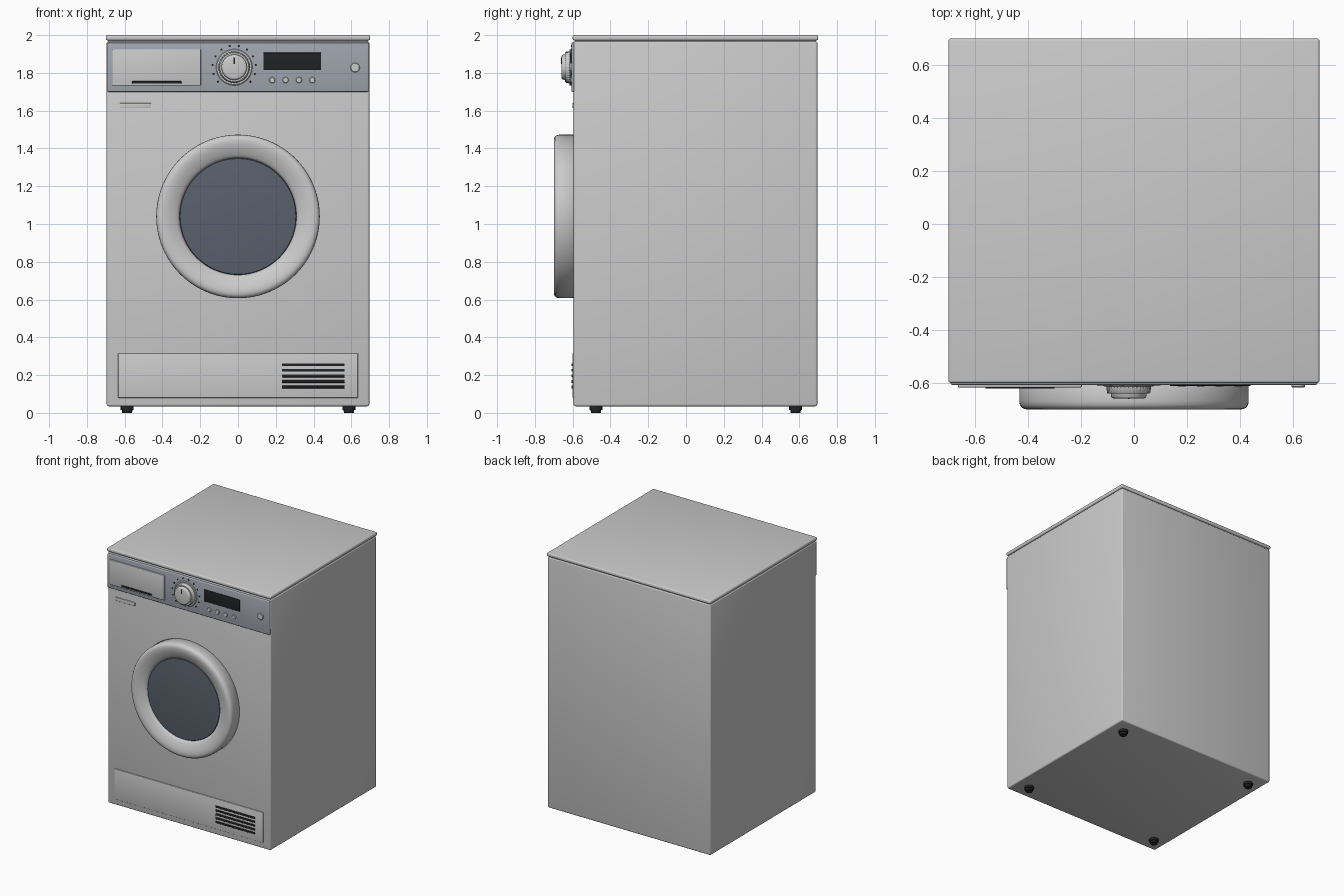
import bpy, bmesh, math
from mathutils import Vector

if "Cube" in bpy.data.objects:
    bpy.data.objects.remove(bpy.data.objects["Cube"])


def material(name, rgb):
    m = bpy.data.materials.new(name)
    m.diffuse_color = (*rgb, 1)
    m.use_nodes = True
    m.node_tree.nodes["Principled BSDF"].inputs["Base Color"].default_value = m.diffuse_color
    return m


PANEL = material("slate_grey", (0.36, 0.39, 0.44))
GLASS = material("dark_glass", (0.10, 0.12, 0.15))
BLACK = material("black", (0.015, 0.016, 0.018))


def finish(name, bm, mat):
    bmesh.ops.recalc_face_normals(bm, faces=bm.faces)
    mesh = bpy.data.meshes.new(name)
    bm.to_mesh(mesh)
    bm.free()
    ob = bpy.data.objects.new(name, mesh)
    bpy.context.collection.objects.link(ob)
    if mat:
        mesh.materials.append(mat)
    bpy.ops.object.select_all(action='DESELECT')
    ob.select_set(True)
    bpy.context.view_layer.objects.active = ob
    bpy.ops.object.shade_smooth_by_angle(angle=math.radians(40))
    return ob


def box(name, x, y, z, bevel=0.0, mat=None):
    """Box from (min, max) pairs, with rounded edges."""
    bm = bmesh.new()
    bmesh.ops.create_cube(bm, size=1)
    for v in bm.verts:
        v.co = Vector([(a + b) / 2 + c * (b - a) for (a, b), c in zip((x, y, z), v.co)])
    if bevel:
        bmesh.ops.bevel(bm, geom=bm.edges[:], offset=bevel, segments=3,
                        profile=0.5, affect='EDGES')
    return finish(name, bm, mat)


def lathe(name, centre, profile, mat=None, n=32, axis='Y', flute=0.0):
    """Revolve (radius, depth) points about an axis; radius 0 closes an end."""
    bm = bmesh.new()
    rings = []
    for r, d in profile:
        ring = []
        for i in range(n if r else 1):
            a = 2 * math.pi * i / n
            rr = r - (flute if i % 2 else 0)
            u, w = rr * math.cos(a), rr * math.sin(a)
            co = (u, d, w) if axis == 'Y' else (u, w, d)
            ring.append(bm.verts.new(Vector(centre) + Vector(co)))
        rings.append(ring)
    for p, q in zip(rings, rings[1:]):
        for i in range(n):
            j = (i + 1) % n
            face = [p[i % len(p)], p[j % len(p)], q[j % len(q)], q[i % len(q)]]
            bm.faces.new(list(dict.fromkeys(face)))
    return finish(name, bm, mat)


# Cabinet and worktop
box("cabinet", (-0.695, 0.695), (-0.595, 0.695), (0.035, 1.968), 0.010)
box("worktop", (-0.70, 0.70), (-0.60, 0.70), (1.972, 2.0), 0.009)
box("worktop_gasket", (-0.688, 0.688), (-0.588, 0.688), (1.96, 1.98))

# Feet
for sx, side in ((-1, "left"), (1, "right")):
    for fy, end in ((-0.477, "front"), (0.58, "back")):
        lathe(f"foot_{end}_{side}", (sx * 0.587, fy, 0),
              [(0, 0), (0.026, 0), (0.028, 0.014), (0.034, 0.016), (0.034, 0.034),
               (0.03, 0.04), (0, 0.04)], BLACK, 24, 'Z')

# Control panel and detergent drawer
box("control_panel", (-0.692, 0.692), (-0.607, -0.58), (1.70, 1.96), 0.006, PANEL)
box("detergent_drawer", (-0.665, -0.197), (-0.617, -0.59), (1.732, 1.925), 0.005)
box("drawer_grip", (-0.56, -0.30), (-0.621, -0.60), (1.743, 1.756), 0.002, BLACK)

# Programme dial with marker dots
dial = (-0.02, 0, 1.83)
lathe("dial_ring", dial, [(0, -0.60), (0.096, -0.60), (0.096, -0.610),
                          (0.092, -0.614), (0, -0.614)], None, 64)
lathe("dial_grip", dial, [(0, -0.61), (0.085, -0.61), (0.082, -0.636),
                          (0.078, -0.640), (0, -0.640)], None, 72, flute=0.003)
lathe("dial_knob", dial, [(0, -0.63), (0.069, -0.63), (0.066, -0.652), (0.062, -0.657),
                          (0.055, -0.659), (0, -0.659)], None, 48)
box("dial_pointer", (-0.023, -0.017), (-0.661, -0.65), (1.848, 1.882), 0, BLACK)
for i in range(12):
    a = math.radians((i - 5.5) * 24)
    lathe(f"dial_marker_{i + 1}",
          (dial[0] + 0.115 * math.sin(a), 0, dial[2] + 0.115 * math.cos(a)),
          [(0, -0.60), (0.006, -0.60), (0.006, -0.610), (0, -0.610)], BLACK, 12)

# Display and buttons
box("display", (0.135, 0.44), (-0.611, -0.60), (1.815, 1.907), 0.002, BLACK)


def button(name, x, z, r, depth):
    lathe(name, (x, 0, z), [(0, -0.60), (r, -0.60), (r, -depth + 0.003),
                            (r - 0.003, -depth), (0, -depth)], None, 24)


for i in range(4):
    button(f"option_button_{i + 1}", 0.181 + 0.0707 * i, 1.762, 0.016, 0.614)
button("power_button", 0.62, 1.828, 0.025, 0.617)

# Blank name plate
box("front_plate", (-0.626, -0.46), (-0.602, -0.59), (1.613, 1.64), 0.003)

# Door: rounded rim and slightly domed glass
door = (0, 0, 1.04)
lathe("door_rim", door,
      [(0.425, -0.59), (0.433, -0.60), (0.433, -0.668), (0.431, -0.682), (0.424, -0.693),
       (0.412, -0.699), (0.398, -0.70), (0.38, -0.698), (0.36, -0.692), (0.34, -0.684),
       (0.322, -0.675), (0.312, -0.667), (0.309, -0.655), (0.309, -0.59)], None, 96)
lathe("door_glass", door,
      [(0.31, -0.655), (0.306, -0.663), (0.24, -0.669), (0.16, -0.674),
       (0.08, -0.677), (0, -0.678)], GLASS, 96)

# Service flap with vent slots
box("service_flap", (-0.635, 0.635), (-0.602, -0.585), (0.08, 0.315), 0.004)
for i in range(5):
    z = 0.137 + 0.0295 * i
    box(f"vent_slot_{i + 1}", (0.232, 0.565), (-0.607, -0.595),
        (z - 0.0075, z + 0.0075), 0.003, BLACK)
